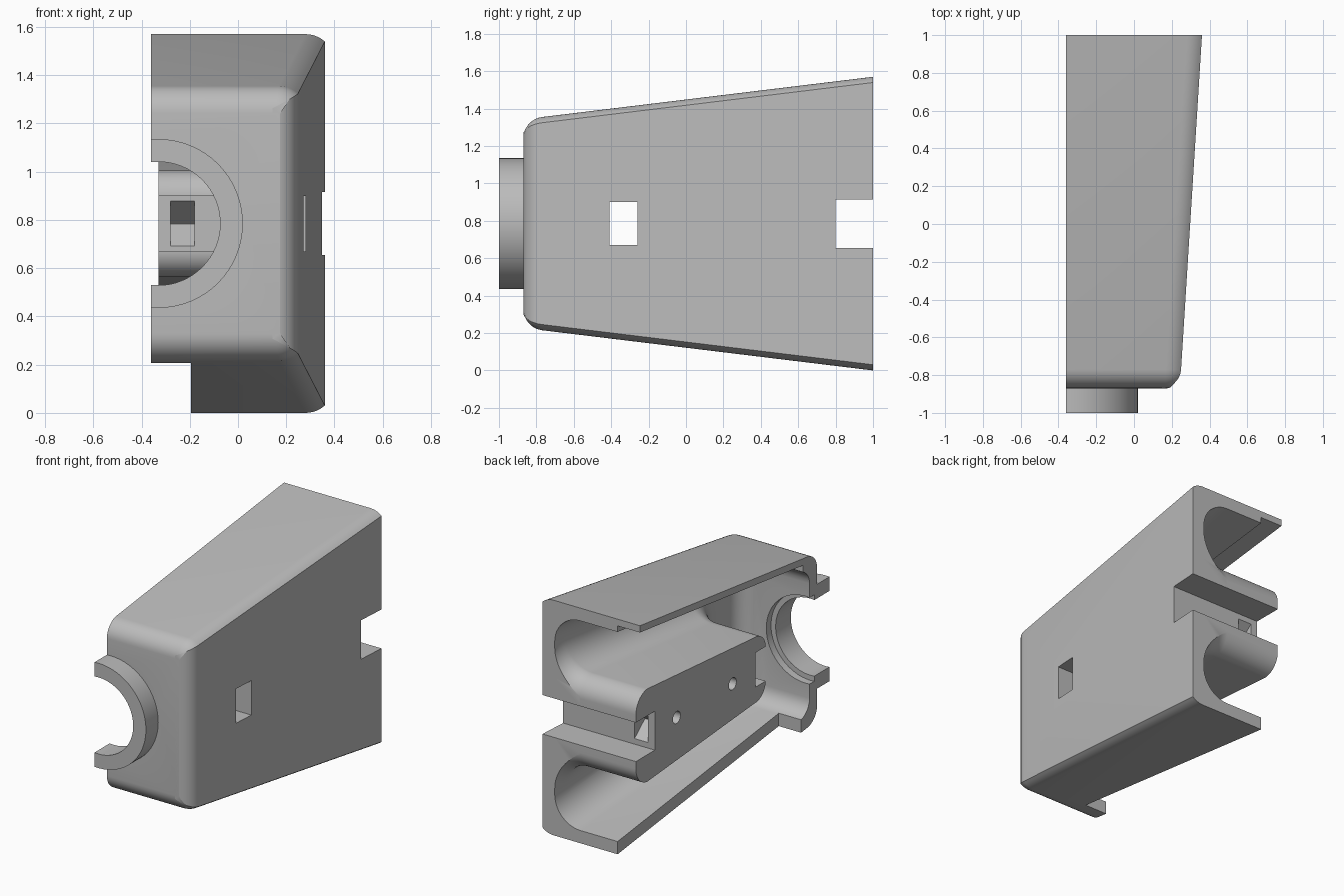
import bpy, bmesh, math
from mathutils import Matrix

if "Cube" in bpy.data.objects:
    bpy.data.objects.remove(bpy.data.objects["Cube"])

MID = 0.785   # height of the horizontal symmetry plane
ROUND = 0.19  # radius of the inside corners

grey = bpy.data.materials.new("plain grey")
grey.use_nodes = True
grey.diffuse_color = (0.5, 0.5, 0.5, 1)
grey.node_tree.nodes["Principled BSDF"].inputs["Base Color"].default_value = (0.5, 0.5, 0.5, 1)


def finish(name, bm):
    bmesh.ops.recalc_face_normals(bm, faces=bm.faces)
    mesh = bpy.data.meshes.new(name)
    bm.to_mesh(mesh)
    bm.free()
    mesh.materials.append(grey)
    ob = bpy.data.objects.new(name, mesh)
    bpy.context.collection.objects.link(ob)
    return ob


def skin(name, outlines):
    """Join equal-length closed outlines of 3D points into a solid."""
    bm = bmesh.new()
    rings = [[bm.verts.new(p) for p in pts] for pts in outlines]
    for a, b in zip(rings, rings[1:]):
        for i in range(len(a)):
            j = (i + 1) % len(a)
            bm.faces.new((a[i], a[j], b[j], b[i]))
    bm.faces.new(rings[0])
    bm.faces.new(rings[-1])
    return finish(name, bm)


def loft(name, sections):
    """Skin (x, z) outlines placed along y."""
    return skin(name, [[(x, y, z) for x, z in pts] for y, pts in sections])


def rect(x0, x1, z0, z1):
    return [(x0, z0), (x1, z0), (x1, z1), (x0, z1)]


def box(name, x0, x1, y0, y1, z0, z1):
    return loft(name, [(y, rect(x0, x1, z0, z1)) for y in (y0, y1)])


def tube(name, radius, start, end, axis, centre):
    bm = bmesh.new()
    bmesh.ops.create_cone(bm, cap_ends=True, segments=64, radius1=radius,
                          radius2=radius, depth=end - start)
    bmesh.ops.rotate(bm, verts=bm.verts, matrix=Matrix.Rotation(math.pi / 2, 3, axis))
    bmesh.ops.translate(bm, verts=bm.verts, vec=centre)
    return finish(name, bm)


def apply(ob, mod):
    bpy.context.view_layer.objects.active = ob
    bpy.ops.object.modifier_apply(modifier=mod.name)


def combine(ob, other, operation="DIFFERENCE"):
    mod = ob.modifiers.new(operation, "BOOLEAN")
    mod.operation, mod.solver, mod.object = operation, "EXACT", other
    apply(ob, mod)
    bpy.data.objects.remove(other)


def arc(cx, cz, r, start, end, steps=12):
    angles = [math.radians(start + (end - start) * i / steps) for i in range(steps + 1)]
    return [(cx + r * math.cos(t), cz + r * math.sin(t)) for t in angles]


def mirrored(upper):
    """Close an upper half outline with its reflection below."""
    return upper + [(a, 2 * MID - z) for a, z in reversed(upper)]


# Tapers along the length
def outer_top(y): return MID + 0.785 - 0.1215 * (1 - y)
def inner_top(y): return MID + 0.70 - 0.1215 * (1 - y)
def outer_x(y): return 0.36 - 0.0626 * (1 - y)
def inner_x(y): return 0.27 - 0.0626 * (1 - y)


# Tapered outer shell: soft long edges that meet the side at a crease, rounded front
def outer_section(y):
    return mirrored([(-0.36, outer_top(y))]
                    + arc(outer_x(y) - 0.08, outer_top(y) - 0.12, 0.12, 90, 48.2, 5))


shell = loft("housing_half", [(y, outer_section(y)) for y in (-0.87, 1)])
bm = bmesh.new()
bm.from_mesh(shell.data)
weight = bm.edges.layers.float.new("bevel_weight_edge")
for e in bm.edges:
    a, b = (v.co for v in e.verts)
    if max(a.y, b.y) < 0 < max(a.x, b.x):
        e[weight] = 1
bm.to_mesh(shell.data)
bm.free()
bevel = shell.modifiers.new("rounding", "BEVEL")
bevel.limit_method, bevel.width, bevel.segments = "WEIGHT", 0.1, 8
bevel.use_clamp_overlap = False
apply(shell, bevel)

# Round neck at the front
neck = tube("neck", 0.35, -1, -0.8, "X", (-0.33, -0.9, MID))
combine(neck, box("trim", -1, -0.36, -2, 0, 0, 2))
combine(shell, neck, "UNION")


# Hollow interior with rounded corners and a rounded front end
def cavity_section(y, inset):
    r = ROUND - inset
    x, top = inner_x(y) - inset, inner_top(y) - inset
    return mirrored([(-0.5, top)] + arc(x - r, top - r, r, 90, 0))


sections = [(1.05, cavity_section(1.05, 0))]
for i in range(7):
    t = math.pi / 2 * i / 6
    y = -0.69 - 0.1 * math.sin(t)
    sections.append((y, cavity_section(y, 0.1 * (1 - math.cos(t)))))
combine(shell, loft("cavity", sections))


# Central post: rounded tapering block whose root flares into the side wall
def post_outline(grow):
    return mirrored(arc(0.87, MID + 0.18, 0.13 + grow, 0, 86)
                    + arc(-0.26, MID + 0.11, 0.11 + grow, 86, 180))


rings = [[(-0.33, y, z) for y, z in post_outline(0)]]
for i in range(11):
    t = math.pi / 2 * i / 10
    rings.append([(inner_x(y) - ROUND * (1 - math.sin(t)), y, z)
                  for y, z in post_outline(ROUND * (1 - math.cos(t)))])
rings.append([(x + 0.04, y, z) for x, y, z in rings[-1]])
post = skin("post", rings)
combine(post, box("trim", -1, 1, 1, 2, -1, 3))
combine(shell, post, "UNION")

# Thin lip along the top, matching cutback along the bottom
combine(shell, loft("lip", [(y, rect(-0.5, -0.195, 1.2, outer_top(y) - 0.045))
                            for y in (-0.72, 1.05)]))
combine(shell, box("cutback", -0.5, -0.195, -0.7, 1.05, -0.1, 0.38))

# Neck bore and its inner counterbore
combine(shell, tube("bore", 0.256, -1.1, -0.6, "X", (-0.33, -0.85, MID)))
combine(shell, tube("counterbore", 0.29, -0.84, -0.6, "X", (-0.33, -0.72, MID)))

# Rear slot and side window
combine(shell, box("slot", -1, 1, 0.8, 1.1, 0.655, 0.915))
combine(shell, box("window", -1, 1, -0.41, -0.26, 0.67, 0.9))

# Wedge pockets at both ends of the post
for mouth, tip in ((-0.263, -0.15), (0.803, 0.69)):
    combine(shell, loft("pocket", [(mouth, rect(-0.28, -0.18, MID - 0.095, MID + 0.095)),
                                   (tip, rect(-0.28, -0.18, MID - 0.001, MID + 0.001))]))

# Screw holes in the post face
for y in (-0.02, 0.57):
    combine(shell, tube("screw_hole", 0.04, -0.4, -0.1, "Y", (-0.25, y, MID)))

bpy.ops.object.select_all(action="DESELECT")
shell.select_set(True)
bpy.context.view_layer.objects.active = shell
bpy.ops.object.shade_smooth_by_angle(angle=math.radians(30))
